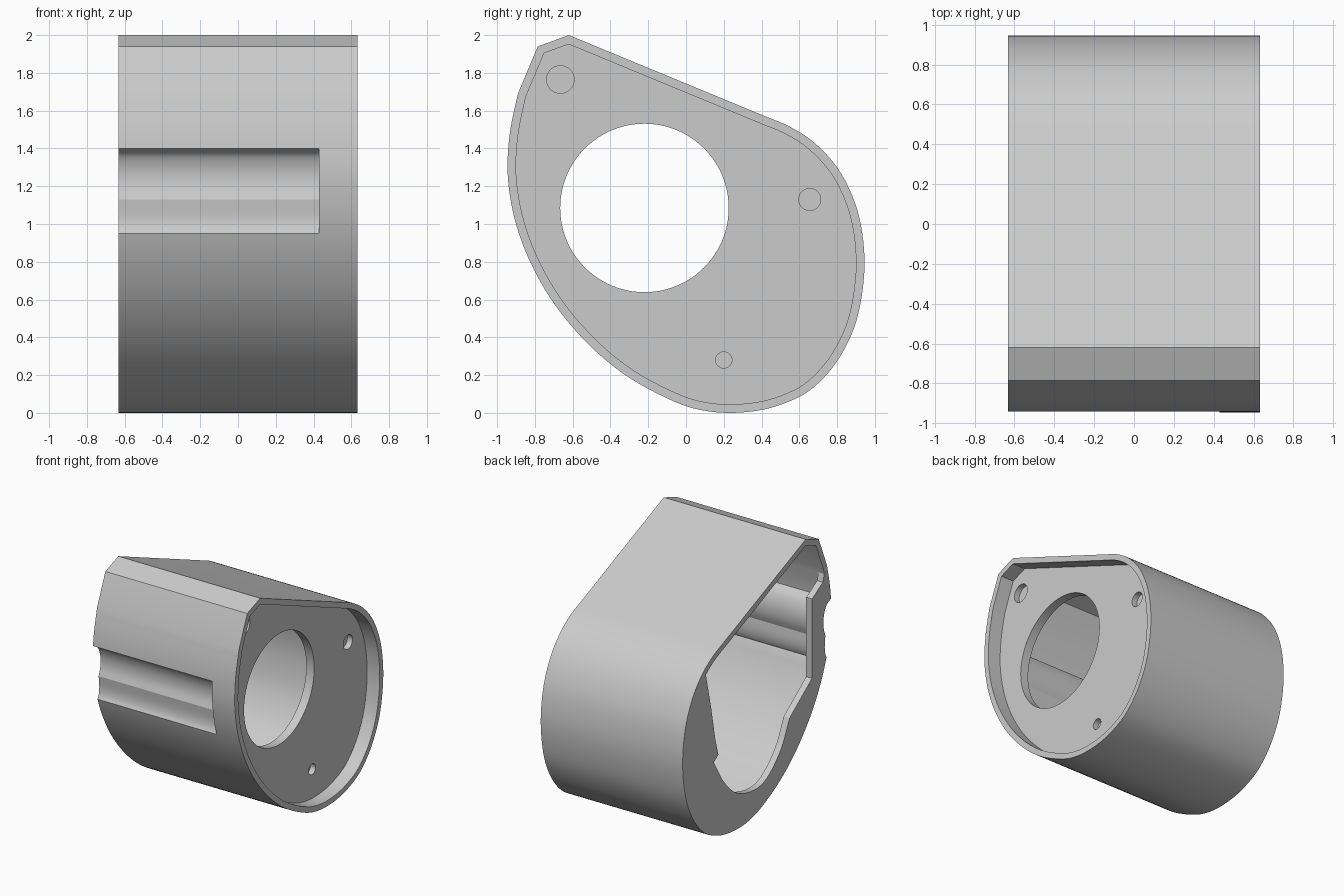
import bpy, bmesh, math
from mathutils import Vector

cube = bpy.data.objects.get("Cube")
if cube:
    bpy.data.objects.remove(cube, do_unlink=True)

HALF = 0.632      # half length along x
WALL = 0.045      # shell thickness

grey = bpy.data.materials.new("light_grey")
grey.use_nodes = True
grey.diffuse_color = (0.6, 0.6, 0.6, 1)
bsdf = next(n for n in grey.node_tree.nodes if n.type == 'BSDF_PRINCIPLED')
bsdf.inputs["Base Color"].default_value = grey.diffuse_color
bsdf.inputs["Roughness"].default_value = 0.6


def smooth_path(points, steps=4):
    """Catmull-Rom curve through the points."""
    pts = [Vector(p) for p in points]
    pts = [2 * pts[0] - pts[1]] + pts + [2 * pts[-1] - pts[-2]]
    out = []
    for a, b, c, d in zip(pts, pts[1:], pts[2:], pts[3:]):
        for i in range(steps):
            t = i / steps
            out.append(0.5 * (2 * b + (c - a) * t + (2 * a - 5 * b + 4 * c - d) * t * t
                              + (3 * b - a - 3 * c + d) * t ** 3))
    return out + [pts[-2]]


def inset(outline, dist):
    """Move a clockwise outline inward with mitred corners."""
    out = []
    for i, p in enumerate(outline):
        before = (p - outline[i - 1]).normalized()
        after = (outline[(i + 1) % len(outline)] - p).normalized()
        n1 = Vector((before.y, -before.x))
        n2 = Vector((after.y, -after.x))
        out.append(p + (n1 + n2) * dist / (1 + n1.dot(n2)))
    return out


def circle(y, z, r, sides=64):
    return [Vector((y + r * math.cos(math.tau * i / sides),
                    z + r * math.sin(math.tau * i / sides))) for i in range(sides)]


def prism(name, outline, x0, x1):
    """Extrude a y-z outline along x."""
    bm = bmesh.new()
    face = bm.faces.new([bm.verts.new((x0, p[0], p[1])) for p in outline])
    ext = bmesh.ops.extrude_face_region(bm, geom=[face])
    moved = [v for v in ext["geom"] if isinstance(v, bmesh.types.BMVert)]
    bmesh.ops.translate(bm, verts=moved, vec=(x1 - x0, 0, 0))
    bmesh.ops.recalc_face_normals(bm, faces=bm.faces)
    mesh = bpy.data.meshes.new(name)
    bm.to_mesh(mesh)
    bm.free()
    mesh.materials.append(grey)
    obj = bpy.data.objects.new(name, mesh)
    bpy.context.collection.objects.link(obj)
    return obj


def cut(target, name, outline, x0, x1):
    cutter = prism(name, outline, x0, x1)
    cutter.hide_render = True
    mod = target.modifiers.new(name, 'BOOLEAN')
    mod.operation = 'DIFFERENCE'
    mod.solver = 'EXACT'
    mod.object = cutter
    bpy.context.view_layer.objects.active = target
    bpy.ops.object.modifier_apply(modifier=mod.name)
    bpy.data.objects.remove(cutter, do_unlink=True)


# Outer egg-shaped outline with a flat top and a chamfered peak
round_side = smooth_path([
    (.42, 1.57), (.55, 1.515), (.68, 1.43), (.8, 1.3), (.88, 1.15), (.925, 1),
    (.945, .82), (.935, .65), (.9, .48), (.84, .34), (.76, .22), (.65, .115),
    (.52, .05), (.38, .012), (.22, 0), (.08, .015), (-.05, .055), (-.25, .155),
    (-.42, .275), (-.58, .43), (-.72, .61), (-.83, .81), (-.9, 1), (-.935, 1.17),
    (-.945, 1.32), (-.93, 1.5), (-.89, 1.69)])
outer = [Vector((-.62, 2))] + round_side + [Vector((-.785, 1.94))]

# Double scooped groove on the front, listed from bottom to top
groove = (smooth_path([(-.89, .94), (-.87, .98), (-.862, 1.04), (-.87, 1.13)], 3)
          + smooth_path([(-.87, 1.13), (-.85, 1.19), (-.845, 1.25), (-.855, 1.31),
                         (-.885, 1.37), (-.942, 1.4)], 3)[1:])

# Outline of the grooved length, used for the hollow
is_groove = lambda p: p.x < -.7 and .93 < p.y < 1.41
first = next(i for i, p in enumerate(outer) if is_groove(p))
grooved = ([p for p in outer[:first]] + groove
           + [p for p in outer[first:] if not is_groove(p)])

body = prism("housing", outer, -HALF, HALF)
cut(body, "groove_cutter", groove + [(-1.1, 1.4), (-1.1, .94)], -1, .43)
cut(body, "hollow_cutter", inset(grooved, WALL), -.58, .45)
cut(body, "recess_cutter", inset(outer, WALL), .52, 1)

# Opening in the end flange: follows the wall at the peak, shaped below
rim = inset(outer, WALL + .002)
top = [p for p in rim if p.y > 1.38 and p.x > -.65]
peak = [p for p in rim if p.y > 1.59 and p.x < -.65]
edge = [(.58, 1.09), (.53, .83), (.49, .69), (.55, .65)]
scoop = smooth_path([(.55, .65), (.4, .42), (.21, .27), (-.065, .24),
                     (-.29, .41), (-.415, .64)])
step = [(-.7, .85), (-.7, 1.49), (-.84, 1.57)]
cut(body, "opening_cutter", top + edge + scoop[1:] + step + peak, -1, -.5)

# Large through hole and three blind screw holes in the recessed plate
cut(body, "bore_cutter", circle(-.22, 1.085, .446, 96), .4, .6)
for y, z, r in [(-.665, 1.765, .073), (.655, 1.13, .058), (.2, .28, .043)]:
    cut(body, "screw_hole_cutter", circle(y, z, r, 32), .475, .6)

# Smooth curved walls, sharp edges
bpy.ops.object.select_all(action='DESELECT')
body.select_set(True)
bpy.context.view_layer.objects.active = body
bpy.ops.object.shade_smooth_by_angle(angle=math.radians(25))
